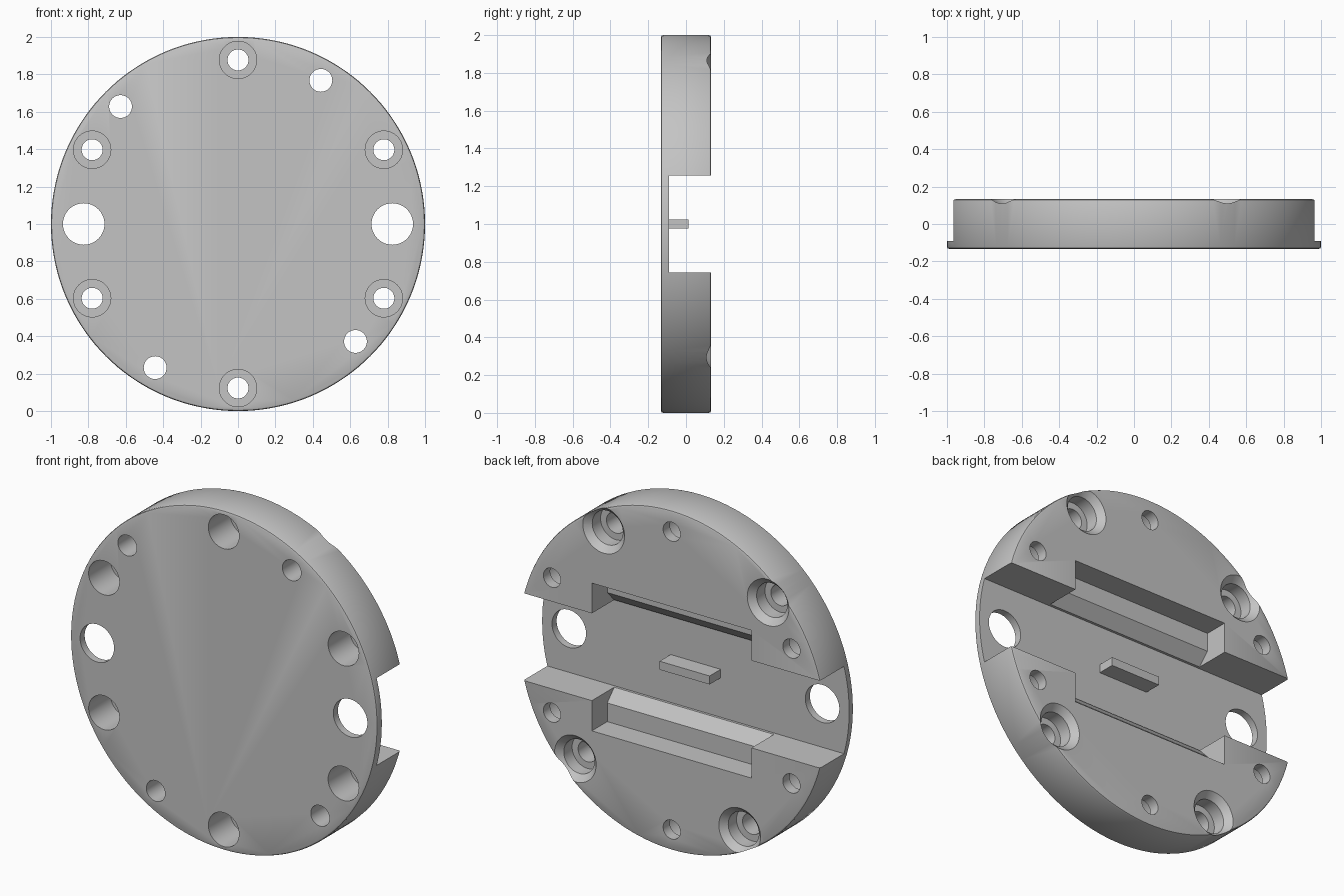
import bpy
import bmesh
import math

cube = bpy.data.objects.get("Cube")
if cube:
    bpy.data.objects.remove(cube, do_unlink=True)

FRONT, BACK, FLOOR = -0.133, 0.133, -0.09
CHANNEL = 0.257          # half height of the channel
MID = 1.0                # height of the disc centre

grey = bpy.data.materials.new("machined_grey")
grey.use_nodes = True
colour = (0.55, 0.55, 0.55, 1)
grey.diffuse_color = colour
grey.node_tree.nodes["Principled BSDF"].inputs["Base Color"].default_value = colour


def finish(name, bm):
    bmesh.ops.recalc_face_normals(bm, faces=bm.faces)
    mesh = bpy.data.meshes.new(name)
    bm.to_mesh(mesh)
    bm.free()
    mesh.materials.append(grey)
    obj = bpy.data.objects.new(name, mesh)
    bpy.context.collection.objects.link(obj)
    return obj


def turned(name, profile, x=0, z=0, sides=48):
    """Solid turned about the y axis from (radius, y) pairs."""
    bm = bmesh.new()
    rings = []
    for r, y in profile:
        angles = [2 * math.pi * i / sides for i in range(sides)]
        rings.append([bm.verts.new((x + r * math.cos(a), y, MID + z + r * math.sin(a)))
                      for a in angles])
    for low, high in zip(rings, rings[1:]):
        for i in range(sides):
            j = (i + 1) % sides
            bm.faces.new((low[i], low[j], high[j], high[i]))
    bm.faces.new(rings[0])
    bm.faces.new(rings[-1])
    return finish(name, bm)


def bar(name, section, half_length):
    """Prism along x from a (y, z) cross-section."""
    bm = bmesh.new()
    face = bm.faces.new([bm.verts.new((-half_length, y, MID + z)) for y, z in section])
    moved = bmesh.ops.extrude_face_region(bm, geom=[face])["geom"]
    verts = [v for v in moved if isinstance(v, bmesh.types.BMVert)]
    bmesh.ops.translate(bm, verts=verts, vec=(2 * half_length, 0, 0))
    return finish(name, bm)


def cut(body, cutter):
    cutter.hide_render = True
    mod = body.modifiers.new("cut", 'BOOLEAN')
    mod.operation = 'DIFFERENCE'
    mod.solver = 'EXACT'
    mod.object = cutter
    bpy.context.view_layer.objects.active = body
    bpy.ops.object.modifier_apply(modifier=mod.name)
    bpy.data.objects.remove(cutter, do_unlink=True)


# Round plate with softened rims
e = 0.012
body = turned("round_plate", [
    (1 - e, FRONT), (1 - 0.3 * e, FRONT + 0.3 * e), (1, FRONT + e),
    (1, BACK - e), (1 - 0.3 * e, BACK - 0.3 * e), (1 - e, BACK)], sides=144)

# Wide channel across the back
cut(body, bar("channel_cutter", [(FLOOR, -CHANNEL), (0.3, -CHANNEL),
                                 (0.3, CHANNEL), (FLOOR, CHANNEL)], 1.2))

# Pockets above and below the channel, with sloped inner edges
for s in (1, -1):
    section = [(0.3, 0.2), (0.3, 0.435), (-0.01, 0.435),
               (-0.01, 0.325), (-0.075, CHANNEL), (-0.075, 0.2)]
    cut(body, bar("pocket_cutter", [(y, s * z) for y, z in section], 0.52))

# Screw holes counterbored from the front
for x, z in [(0, 0.877), (0, -0.877)] + [(a * 0.78, b * 0.397) for a in (1, -1) for b in (1, -1)]:
    cut(body, turned("screw_cutter", [(0.1, -0.3), (0.1, 0.07), (0.056, 0.07), (0.056, 0.3)], x, z))

# Chamfered, stepped holes sunk from the back
for x, z in [(0.443, 0.768), (-0.628, 0.628), (0.628, -0.628), (-0.443, -0.768)]:
    cut(body, turned("stepped_cutter", [
        (0.061, -0.3), (0.061, 0.02), (0.1, 0.02), (0.1, BACK - 0.036),
        (0.136, BACK), (0.136, 0.3)], x, z))

# Large side holes through the channel floor
for x in (0.825, -0.825):
    cut(body, turned("side_hole_cutter", [(0.111, -0.3), (0.111, 0.3)], x, 0))

# Small locating key in the middle of the channel
bar("locating_key", [(FLOOR - 0.01, -0.025), (0.013, -0.025),
                     (0.013, 0.025), (FLOOR - 0.01, 0.025)], 0.163)

# Smooth the turned surfaces, keep the edges crisp
bpy.ops.object.select_all(action='DESELECT')
body.select_set(True)
bpy.context.view_layer.objects.active = body
bpy.ops.object.shade_smooth_by_angle(angle=math.radians(28))
